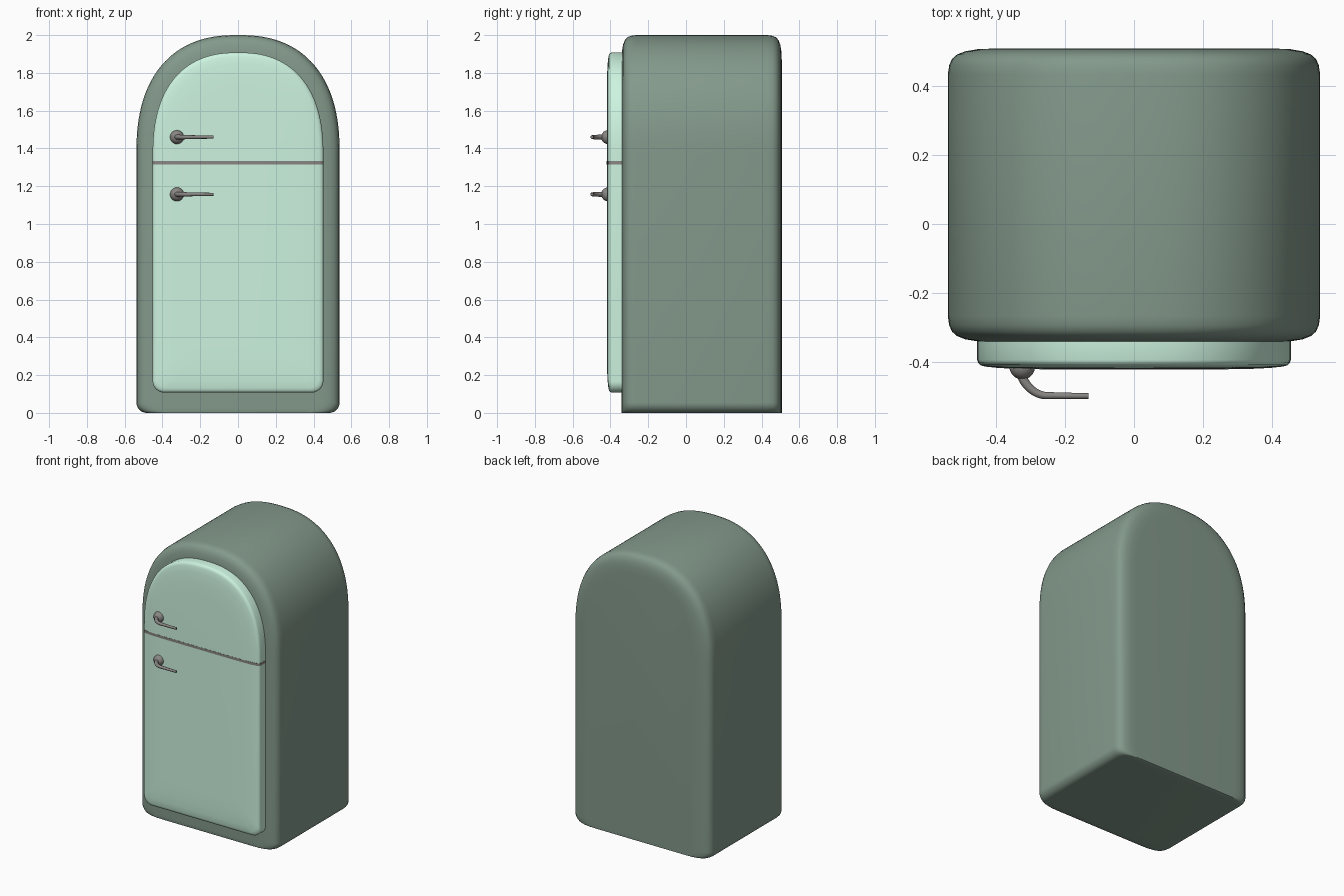
import bpy, bmesh, math
from mathutils import Vector

if "Cube" in bpy.data.objects:
    bpy.data.objects.remove(bpy.data.objects["Cube"])


def material(name, rgb):
    m = bpy.data.materials.new(name)
    m.diffuse_color = (*rgb, 1)
    m.use_nodes = True
    m.node_tree.nodes["Principled BSDF"].inputs["Base Color"].default_value = m.diffuse_color
    return m


DARK = material("dark_green", (0.23, 0.32, 0.26))
MINT = material("mint", (0.61, 0.90, 0.74))
METAL = material("metal", (0.25, 0.24, 0.23))


def finish(ob, mat):
    ob.data.materials.append(mat)
    bpy.ops.object.select_all(action='DESELECT')
    ob.select_set(True)
    bpy.context.view_layer.objects.active = ob
    bpy.ops.object.shade_smooth_by_angle(angle=math.radians(40))


def outline(w, bottom, spring, top, r, power):
    """Arched outline in x and z: rounded bottom corners, domed top."""
    half = []
    for i in range(9):
        a = math.pi / 2 * i / 8
        half.append((w - r + r * math.sin(a), bottom + r - r * math.cos(a)))
    for i in range(33):
        a = math.pi / 2 * i / 32
        half.append((w * math.cos(a) ** (2 / power) if i < 32 else 0.0,
                     spring + (top - spring) * math.sin(a) ** (2 / power)))
    return half + [(-x, z) for x, z in reversed(half[:-1])]


def shell(name, mat, size, sections, r, power, bottom_inset, clip=()):
    """Loft the arched outline through (y, inset) sections, optionally clipped in z."""
    w, bottom, spring, top = size
    bm = bmesh.new()
    rings = []
    for y, inset in sections:
        pts = outline(w - inset, bottom + inset * bottom_inset, spring,
                      top - inset, r, power)
        rings.append([bm.verts.new((x, y, z)) for x, z in pts])
    n = len(rings[0])
    for a, b in zip(rings, rings[1:]):
        for i in range(n):
            j = (i + 1) % n
            bm.faces.new((a[i], a[j], b[j], b[i]))
    bm.faces.new(rings[0])
    bm.faces.new(rings[-1])
    for z, direction in clip:
        cut = bmesh.ops.bisect_plane(
            bm, geom=bm.verts[:] + bm.edges[:] + bm.faces[:],
            plane_co=(0, 0, z), plane_no=(0, 0, direction), clear_outer=True)
        edges = [e for e in cut['geom_cut'] if isinstance(e, bmesh.types.BMEdge)]
        bmesh.ops.holes_fill(bm, edges=edges, sides=0)
    bmesh.ops.recalc_face_normals(bm, faces=bm.faces[:])
    me = bpy.data.meshes.new(name)
    bm.to_mesh(me)
    bm.free()
    ob = bpy.data.objects.new(name, me)
    bpy.context.collection.objects.link(ob)
    finish(ob, mat)


# Cabinet: soft front and back rims
rim = [(0.0, 0.13), (0.002, 0.085), (0.008, 0.05), (0.017, 0.027),
       (0.030, 0.012), (0.048, 0.004), (0.075, 0.0)]
body_sections = ([(-0.341 + d, i) for d, i in rim]
                 + [(0.507 - d, i) for d, i in reversed(rim)])
shell("cabinet", DARK, (0.538, 0.0, 1.37, 2.0), body_sections, 0.055, 2.4, 0)

# Doors and the strip between them, cut from one crowned slab
door_sections = [(-0.330, 0), (-0.393, 0), (-0.401, 0.003), (-0.407, 0.009),
                 (-0.411, 0.022), (-0.415, 0.06), (-0.418, 0.12), (-0.419, 0.2)]
door = (0.452, 0.108, 1.36, 1.908)
shell("lower_door", MINT, door, door_sections, 0.06, 2.4, 1, [(1.316, 1)])
shell("upper_door", MINT, door, door_sections, 0.06, 2.4, 1, [(1.334, -1)])
strip_sections = [(y - 0.001, i) for y, i in door_sections]
shell("divider_strip", METAL, (0.453, 0.108, 1.36, 1.908), strip_sections,
      0.06, 2.4, 1, [(1.334, 1), (1.316, -1)])


# Handles: ball mount and a tapering bent lever
def handle(prefix, z):
    bpy.ops.mesh.primitive_uv_sphere_add(segments=32, ring_count=16, radius=0.037,
                                         location=(-0.323, -0.412, z))
    ball = bpy.context.object
    ball.name = prefix + "_handle_mount"
    finish(ball, METAL)

    cu = bpy.data.curves.new(prefix + "_handle_lever", 'CURVE')
    cu.dimensions = '3D'
    cu.bevel_depth = 0.008
    cu.bevel_resolution = 4
    cu.use_fill_caps = True
    # x, y, radius, and the direction scaled to the handle length
    path = [(-0.328, -0.415, 1.8, 0, -0.015), (-0.312, -0.462, 1.6, 0.012, -0.016),
            (-0.252, -0.496, 1.3, 0.026, 0), (-0.131, -0.497, 1.0, 0.03, 0)]
    sp = cu.splines.new('BEZIER')
    sp.bezier_points.add(len(path) - 1)
    for p, (x, y, rad, dx, dy) in zip(sp.bezier_points, path):
        p.handle_left_type = p.handle_right_type = 'FREE'
        p.co = Vector((x, y, z))
        p.handle_left = Vector((x - dx, y - dy, z))
        p.handle_right = Vector((x + dx, y + dy, z))
        p.radius = rad
    ob = bpy.data.objects.new(prefix + "_handle_lever", cu)
    bpy.context.collection.objects.link(ob)
    bpy.ops.object.select_all(action='DESELECT')
    ob.select_set(True)
    bpy.context.view_layer.objects.active = ob
    bpy.ops.object.convert(target='MESH')
    finish(bpy.context.object, METAL)


handle("upper", 1.46)
handle("lower", 1.157)
